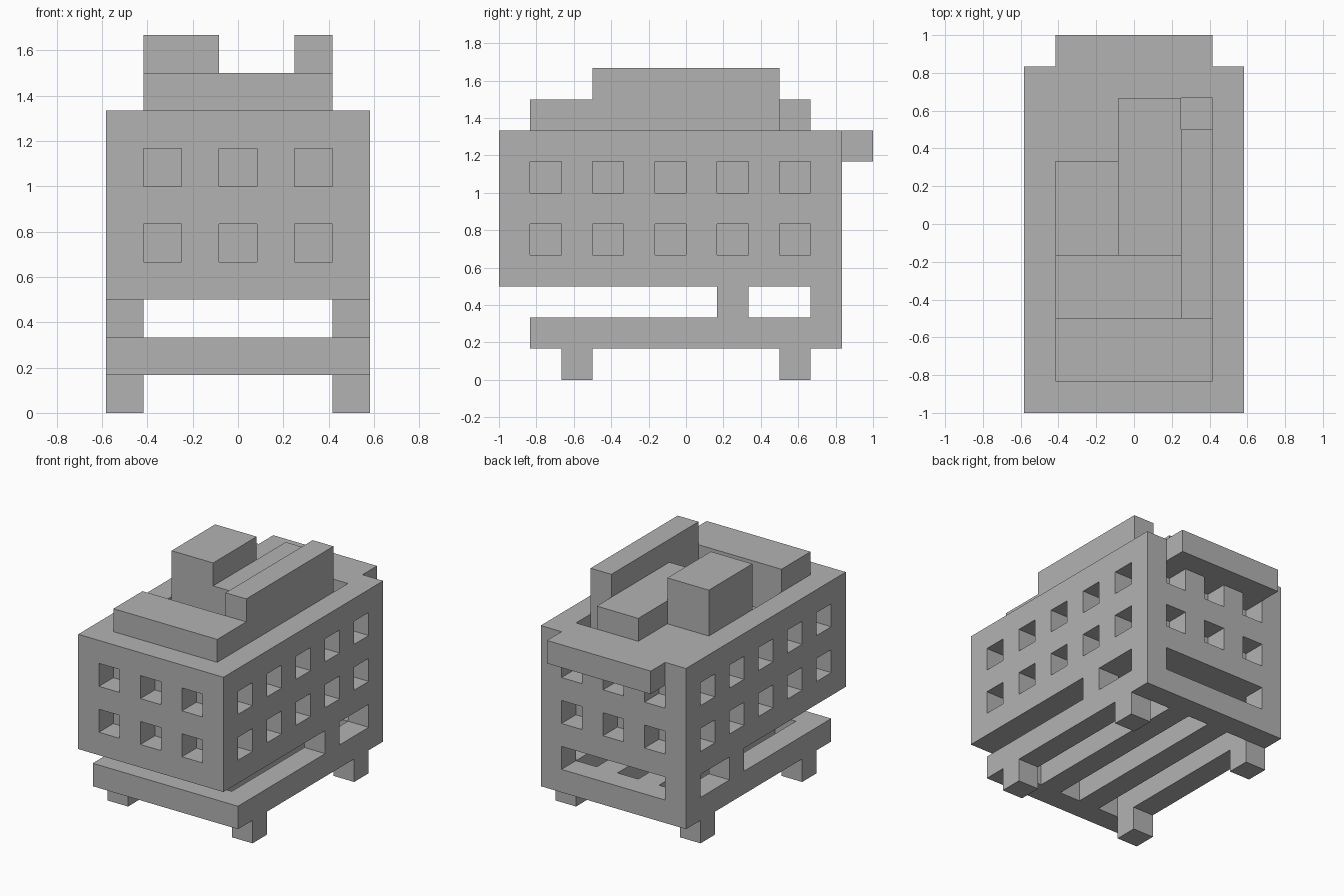
import bpy
import bmesh
from mathutils import Vector

old = bpy.data.objects.get("Cube")
if old:
    bpy.data.objects.remove(old, do_unlink=True)

U = 1 / 6                        # size of one building block
ORIGIN = Vector((3.5, 6, 0))     # centre of the block grid

grey = bpy.data.materials.new("light_grey")
grey.use_nodes = True
grey.diffuse_color = (0.45, 0.45, 0.45, 1)
grey.node_tree.nodes["Principled BSDF"].inputs["Base Color"].default_value = (0.45, 0.45, 0.45, 1)


def boxes(name, spans):
    """One object made of boxes, each given by its low and high grid corners."""
    bm = bmesh.new()
    for lo, hi in spans:
        lo, hi = Vector(lo), Vector(hi)
        size, mid = (hi - lo) * U, ((lo + hi) / 2 - ORIGIN) * U
        made = bmesh.ops.create_cube(bm, size=1)["verts"]
        bmesh.ops.scale(bm, vec=size, verts=made)
        bmesh.ops.translate(bm, vec=mid, verts=made)
    mesh = bpy.data.meshes.new(name)
    bm.to_mesh(mesh)
    bm.free()
    mesh.materials.append(grey)
    obj = bpy.data.objects.new(name, mesh)
    bpy.context.collection.objects.link(obj)
    return obj


def cut(target, spans):
    """Carve boxes out of the target."""
    cutter = boxes("cutter", spans)
    cutter.hide_render = True
    mod = target.modifiers.new("openings", "BOOLEAN")
    mod.operation, mod.solver, mod.object = "DIFFERENCE", "EXACT", cutter
    bpy.context.view_layer.objects.active = target
    bpy.ops.object.modifier_apply(modifier=mod.name)
    bpy.data.objects.remove(cutter, do_unlink=True)


# Main body with recessed windows on all four sides
body = boxes("body", [((0, 0, 3), (7, 11, 8))])
DEPTH = 0.99
openings = []
for z in (4, 6):
    for y in range(1, 10, 2):
        openings.append(((-1, y, z), (DEPTH, y + 1, z + 1)))
        openings.append(((7 - DEPTH, y, z), (8, y + 1, z + 1)))
    for x in (1, 3, 5):
        openings.append(((x, -1, z), (x + 1, DEPTH, z + 1)))
        openings.append(((x, 11 - DEPTH, z), (x + 1, 12, z + 1)))

# Sunken areas in the roof
openings.append(((1, 3, 8 - DEPTH), (5, 5, 9)))
openings.append(((5, 9, 8 - DEPTH), (6, 10, 9)))
cut(body, openings)

# Slotted base plate
base = boxes("base", [((0, 1, 1), (7, 11, 2))])
cut(base, [((x, 2, 0), (x + 1, 10, 3)) for x in (1, 3, 5)])

# Legs below the base and posts that carry the body
for side, x in (("right", 0), ("left", 6)):
    for end, y in (("front", 2), ("rear", 9)):
        boxes(f"{side}_{end}_leg", [((x, y, 0), (x + 1, y + 1, 1))])
    for end, y in (("middle", 7), ("rear", 10)):
        boxes(f"{side}_{end}_post", [((x, y, 2), (x + 1, y + 1, 3))])

# Rear ledge and roof blocks
boxes("rear_ledge", [((1, 11, 7), (6, 12, 8))])
boxes("front_roof_block", [((1, 1, 8), (6, 3, 9))])
boxes("tall_roof_block", [((1, 5, 8), (3, 8, 10))])
boxes("low_roof_block", [((3, 5, 8), (5, 10, 9))])
boxes("long_roof_bar", [((5, 3, 8), (6, 9, 10))])
